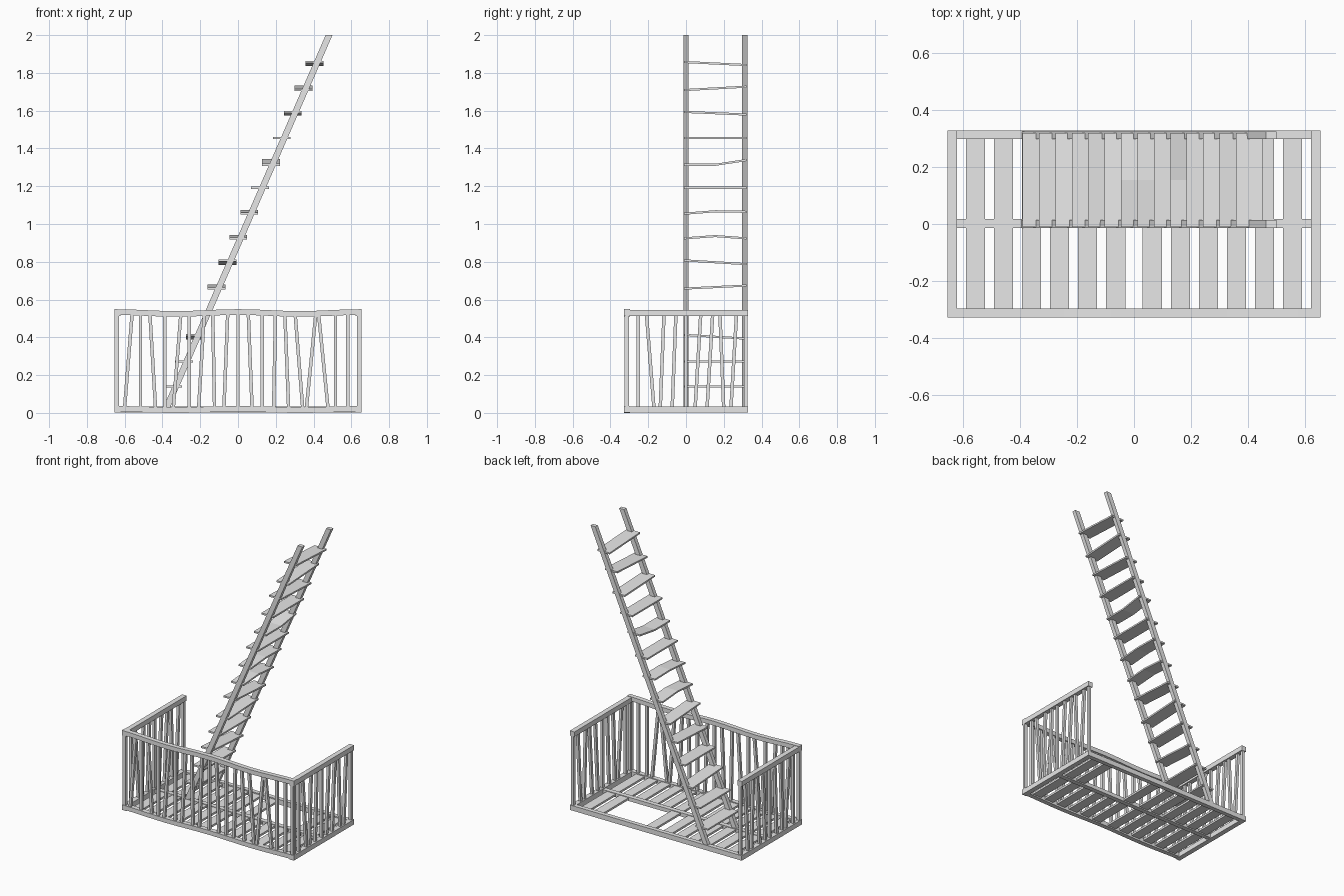
import bpy
import bmesh
from math import cos, pi
from mathutils import Vector

cube = bpy.data.objects.get("Cube")
if cube:
    bpy.data.objects.remove(cube)

metal = bpy.data.materials.new("grey metal")
metal.use_nodes = True
GREY = (0.8, 0.8, 0.8, 1)
metal.diffuse_color = GREY
metal.node_tree.nodes["Principled BSDF"].inputs["Base Color"].default_value = GREY

AXES = {"x": Vector((1, 0, 0)), "y": Vector((0, 1, 0)), "z": Vector((0, 0, 1))}


def sweep(bm, points, axes, a, b):
    """Box section of size a by b on the two named axes, along the points."""
    u, v = AXES[axes[0]] * a / 2, AXES[axes[1]] * b / 2
    rings = [[bm.verts.new(Vector(p) + s * u + t * v)
              for s, t in ((-1, -1), (1, -1), (1, 1), (-1, 1))] for p in points]
    for r, q in zip(rings, rings[1:]):
        for i in range(4):
            j = (i + 1) % 4
            bm.faces.new((r[i], r[j], q[j], q[i]))
    bm.faces.new(rings[0][::-1])
    bm.faces.new(rings[-1])


def part(name, paths, axes, a, b):
    """One object made of several swept bars with the same section."""
    bm = bmesh.new()
    for points in paths:
        sweep(bm, points, axes, a, b)
    bmesh.ops.recalc_face_normals(bm, faces=bm.faces)
    mesh = bpy.data.meshes.new(name)
    bm.to_mesh(mesh)
    bm.free()
    mesh.materials.append(metal)
    obj = bpy.data.objects.new(name, mesh)
    bpy.context.collection.objects.link(obj)
    return obj


W, D = 0.655, 0.328          # half width and half depth of the platform
FRONT, SIDE = -0.312, 0.638  # centre lines of the front and side bars


def long_bar(y, z, wave):
    return [(x * W / 8, y, z + wave * cos(x * pi / 4)) for x in range(-8, 9)]


# Platform frame
part("front_floor_beam", [long_bar(FRONT, 0.018, 0.003)], "yz", 0.032, 0.03)
part("back_floor_beam", [long_bar(0.314, 0.018, 0)], "yz", 0.03, 0.034)
part("middle_floor_beam", [long_bar(0.002, 0.018, 0)], "yz", 0.032, 0.026)
for side, s in (("left", 1), ("right", -1)):
    part(side + "_floor_beam", [[(s * SIDE, -D, 0.018), (s * SIDE, D, 0.018)]],
         "xz", 0.034, 0.034)

# Floor slats, with a hatch opening in the back half
centres = [s * (0.064 + 0.0985 * i) for i in range(6) for s in (-1, 1)]
part("front_floor_slats", [[(x, FRONT, 0.02), (x, 0, 0.02)] for x in centres],
     "xz", 0.067, 0.014)
part("back_floor_slats", [[(x, 0, 0.02), (x, 0.31, 0.02)] for x in centres
                          if not 0.1 < x < 0.42], "xz", 0.067, 0.014)

# Handrails on three sides
part("front_handrail", [long_bar(FRONT, 0.529, 0.005)], "yz", 0.032, 0.03)
for side, s in (("left", 1), ("right", -1)):
    part(side + "_handrail", [[(s * SIDE, -D, 0.529), (s * SIDE, D, 0.529)]],
         "xz", 0.034, 0.034)

# Balusters, some of them bent out of line (lean in hundredths)
LOW, HIGH = 0.025, 0.525
front_lean = [0, 4, 0, -3, 0, 4, 0, 3, -1, 2, 0, -2, 0, 1, -2, -4, 5, -5, 0, 0, 0]
paths = []
for i, lean in enumerate(front_lean):
    x, d = -0.645 + 0.0645 * i, lean / 200
    paths.append([(x - d, FRONT, LOW), (x + d, FRONT, HIGH)])
part("front_balusters", paths, "xy", 0.018, 0.018)

side_lean = [0, 0, -4, 2, 2, 0, 3, 3, -2, 3, 0]
for side, s in (("left", 1), ("right", -1)):
    paths = []
    for i, lean in enumerate(side_lean):
        y, d = -0.316 + 0.0632 * i, lean / 200
        paths.append([(s * SIDE, y - d, LOW), (s * SIDE, y + d, HIGH)])
    part(side + "_balusters", paths, "xy", 0.018, 0.018)

# Ladder stringers with level cut ends
for name, y in (("front_stringer", 0), ("back_stringer", 0.311)):
    part(name, [[(-0.377, y, 0.03), (0.482, y, 2.0)]], "xy", 0.036, 0.027)

# Treads: height change at front, middle and back, in hundredths
bends = [(0, 0, 0), (0, 0, 0), (1, 0, -1), (0, 0, 0), (-0.8, 0, 0.8),
         (1, 0, -1), (-0.5, 0.7, -0.5), (-0.6, 0.7, 0.4), (0, 0, 0),
         (-1, -1, 1.5), (0, 0, 0), (0.7, 0, -0.7), (-0.9, 0, 0.9), (0.8, 0, -0.8)]
paths = []
for i, bend in enumerate(bends):
    z = 0.14 + 0.1315 * i
    x = -0.344 + 0.438 * (z - 0.14)
    paths.append([(x, y, z + b / 100) for y, b in zip((-0.01, 0.155, 0.32), bend)])
part("ladder_treads", paths, "xz", 0.094, 0.011)
